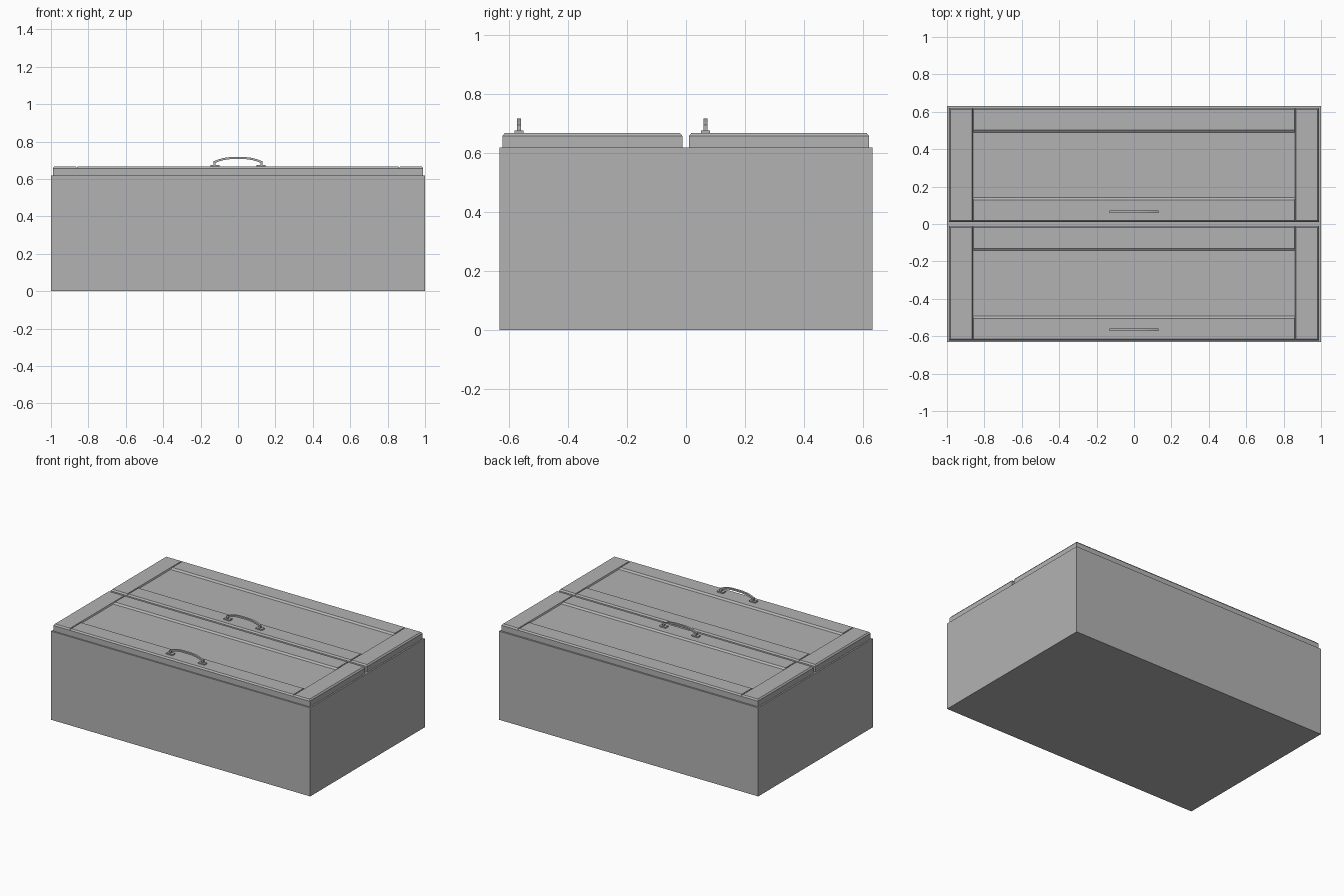
import bpy, bmesh

if "Cube" in bpy.data.objects:
    bpy.data.objects.remove(bpy.data.objects["Cube"])

grey = bpy.data.materials.new("plain grey")
grey.diffuse_color = (0.45, 0.45, 0.45, 1)
grey.use_nodes = True
grey.node_tree.nodes["Principled BSDF"].inputs["Base Color"].default_value = grey.diffuse_color


def make(name, verts, faces):
    me = bpy.data.meshes.new(name)
    me.from_pydata(verts, [], faces)
    bm = bmesh.new()
    bm.from_mesh(me)
    bmesh.ops.recalc_face_normals(bm, faces=bm.faces)
    bm.to_mesh(me)
    bm.free()
    me.materials.append(grey)
    ob = bpy.data.objects.new(name, me)
    bpy.context.collection.objects.link(ob)
    return ob


def loft(name, rings):
    """Skin a stack of equal rings and cap both ends."""
    n = len(rings[0])
    faces = [tuple(range(n)), tuple(range((len(rings) - 1) * n, len(rings) * n))]
    for r in range(len(rings) - 1):
        for i in range(n):
            j = (i + 1) % n
            faces.append((r * n + i, r * n + j, (r + 1) * n + j, (r + 1) * n + i))
    return make(name, [v for ring in rings for v in ring], faces)


def rect(x0, x1, y0, y1, z):
    return [(x0, y0, z), (x1, y0, z), (x1, y1, z), (x0, y1, z)]


def box(name, x0, x1, y0, y1, z0, z1):
    return loft(name, [rect(x0, x1, y0, y1, z0), rect(x0, x1, y0, y1, z1)])


def slab(name, x0, x1, y0, y1, chamfer):
    """Door board whose top edges slope by (left, right, front, back) widths."""
    a, b, c, d = chamfer
    return loft(name, [rect(x0, x1, y0, y1, BODY_TOP), rect(x0, x1, y0, y1, PANEL_TOP),
                       rect(x0 + a, x1 - b, y0 + c, y1 - d, DOOR_TOP)])


BODY_TOP, PANEL_TOP, DOOR_TOP = 0.618, 0.657, 0.667
HALF, STILE, RAIL = 0.99, 0.862, 0.118
OUT, SLOPE, SEAM = 0.008, 0.013, 0.004

# Carcass
box("cabinet_body", -1, 1, -0.632, 0.632, 0, BODY_TOP)

# Handle outline: outer edge points on the right half, then inner edge
outer = [(0.131, 0.672), (0.131, 0.694), (0.105, 0.704), (0.078, 0.712), (0.04, 0.717)]
inner = [(0.119, 0.672), (0.119, 0.687), (0.10, 0.694), (0.075, 0.701), (0.04, 0.706)]
arc = [(-x, z) for x, z in outer] + outer[::-1] + inner + [(-x, z) for x, z in inner[::-1]]

for label, y0 in (("lower", -0.622), ("upper", 0.010)):
    y1 = y0 + 0.61
    # Framed door
    slab(label + "_left_stile", -HALF, -STILE, y0, y1, (OUT, SEAM, OUT, OUT))
    slab(label + "_right_stile", STILE, HALF, y0, y1, (SEAM, OUT, OUT, OUT))
    slab(label + "_front_rail", -STILE, STILE, y0, y0 + RAIL + SLOPE, (SEAM, SEAM, OUT, SLOPE))
    slab(label + "_back_rail", -STILE, STILE, y1 - RAIL - SLOPE, y1, (SEAM, SEAM, SLOPE, OUT))
    box(label + "_panel", -STILE, STILE, y0 + RAIL + SLOPE, y1 - RAIL - SLOPE,
        BODY_TOP, PANEL_TOP)
    # Pull handle
    hy = y0 + 0.056
    loft(label + "_handle_bar", [[(x, hy + s, z) for x, z in arc] for s in (-0.007, 0.007)])
    for side, sx in (("left", -0.124), ("right", 0.124)):
        box(f"{label}_{side}_handle_foot", sx - 0.024, sx + 0.024, hy - 0.015, hy + 0.015,
            DOOR_TOP - 0.001, 0.675)
